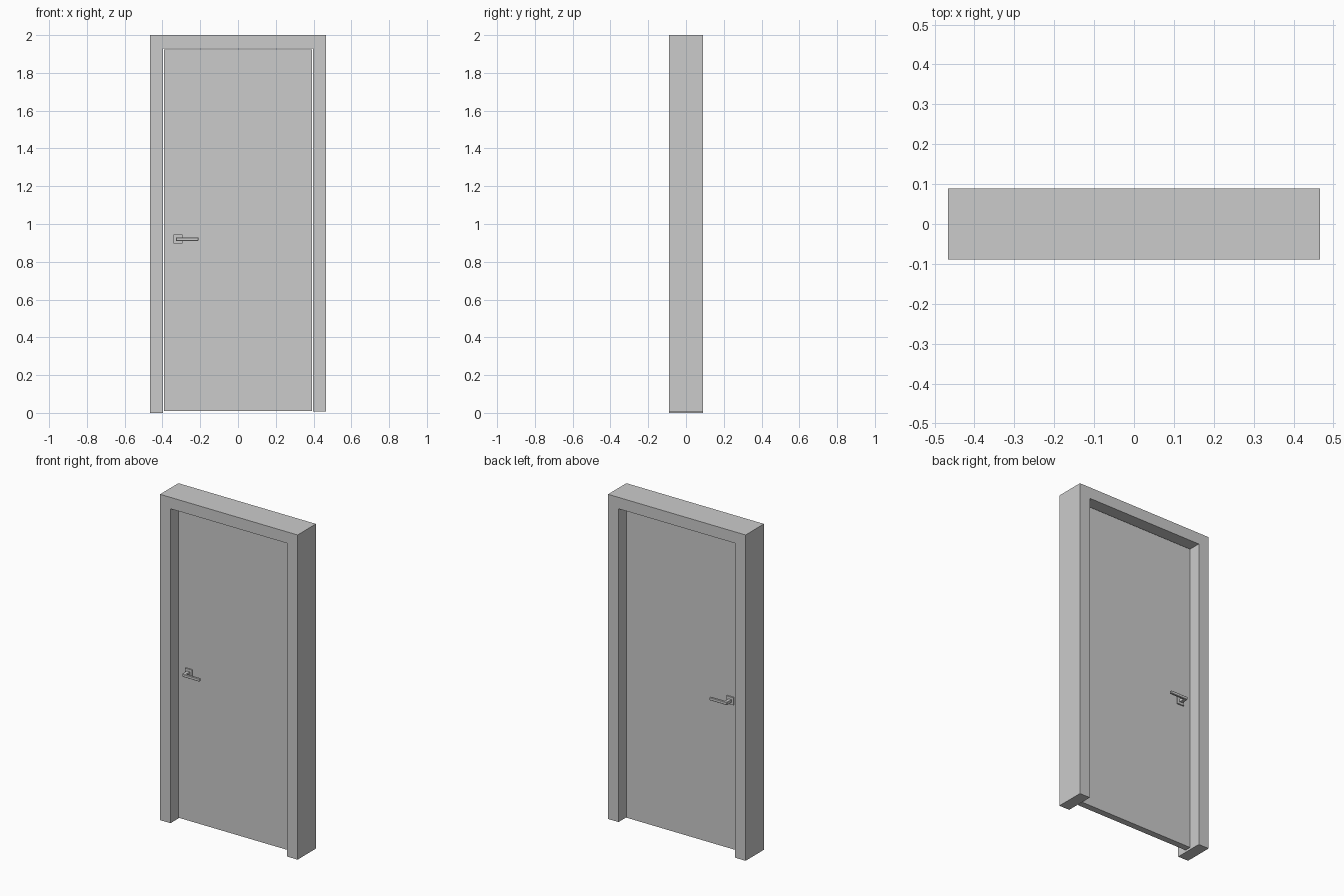
import bpy, bmesh

if "Cube" in bpy.data.objects:
    bpy.data.objects.remove(bpy.data.objects["Cube"])

grey = bpy.data.materials.new("plain_grey")
grey.diffuse_color = (0.6, 0.6, 0.6, 1)
grey.use_nodes = True
grey.node_tree.nodes["Principled BSDF"].inputs["Base Color"].default_value = grey.diffuse_color


def finish(name, bm):
    bmesh.ops.recalc_face_normals(bm, faces=bm.faces)
    me = bpy.data.meshes.new(name)
    bm.to_mesh(me)
    bm.free()
    me.materials.append(grey)
    ob = bpy.data.objects.new(name, me)
    bpy.context.collection.objects.link(ob)
    return ob


def extrude_profile(name, pts, y0, y1):
    """Extrude an (x, z) outline along y."""
    bm = bmesh.new()
    face = bm.faces.new([bm.verts.new((x, y0, z)) for x, z in pts])
    geo = bmesh.ops.extrude_face_region(bm, geom=[face])["geom"]
    moved = [g for g in geo if isinstance(g, bmesh.types.BMVert)]
    bmesh.ops.translate(bm, verts=moved, vec=(0, y1 - y0, 0))
    return finish(name, bm)


def box(name, x0, x1, y0, y1, z0, z1):
    y0, y1 = sorted((y0, y1))
    return extrude_profile(name, [(x0, z0), (x1, z0), (x1, z1), (x0, z1)], y0, y1)


W, D, H = 0.467, 0.089, 2.0      # frame half width, half depth, height
OW, OH = 0.396, 1.93             # opening half width, height
T = 0.02                         # leaf half thickness

# Frame: one U-shaped surround, right jamb slightly shorter
extrude_profile("door_frame", [(-W, 0), (-OW, 0), (-OW, OH), (OW, OH),
                               (OW, 0.007), (W, 0.007), (W, H), (-W, H)], -D, D)

# Door leaf with a narrow gap to the frame
box("door_leaf", -0.391, 0.391, -T, T, 0.009, 1.925)

# Handle on both faces: square rosette, neck and lever
for side, s in (("front", -1), ("back", 1)):
    box(side + "_rosette", -0.341, -0.294, s * T, s * (T + 0.008), 0.897, 0.944)
    box(side + "_neck", -0.328, -0.308, s * (T + 0.008), s * (T + 0.042), 0.911, 0.929)
    lever = box(side + "_lever", -0.328, -0.21, s * (T + 0.040), s * (T + 0.053),
                0.911, 0.929)
    bev = lever.modifiers.new("soft_edges", "BEVEL")
    bev.width = 0.002
    bev.segments = 1
